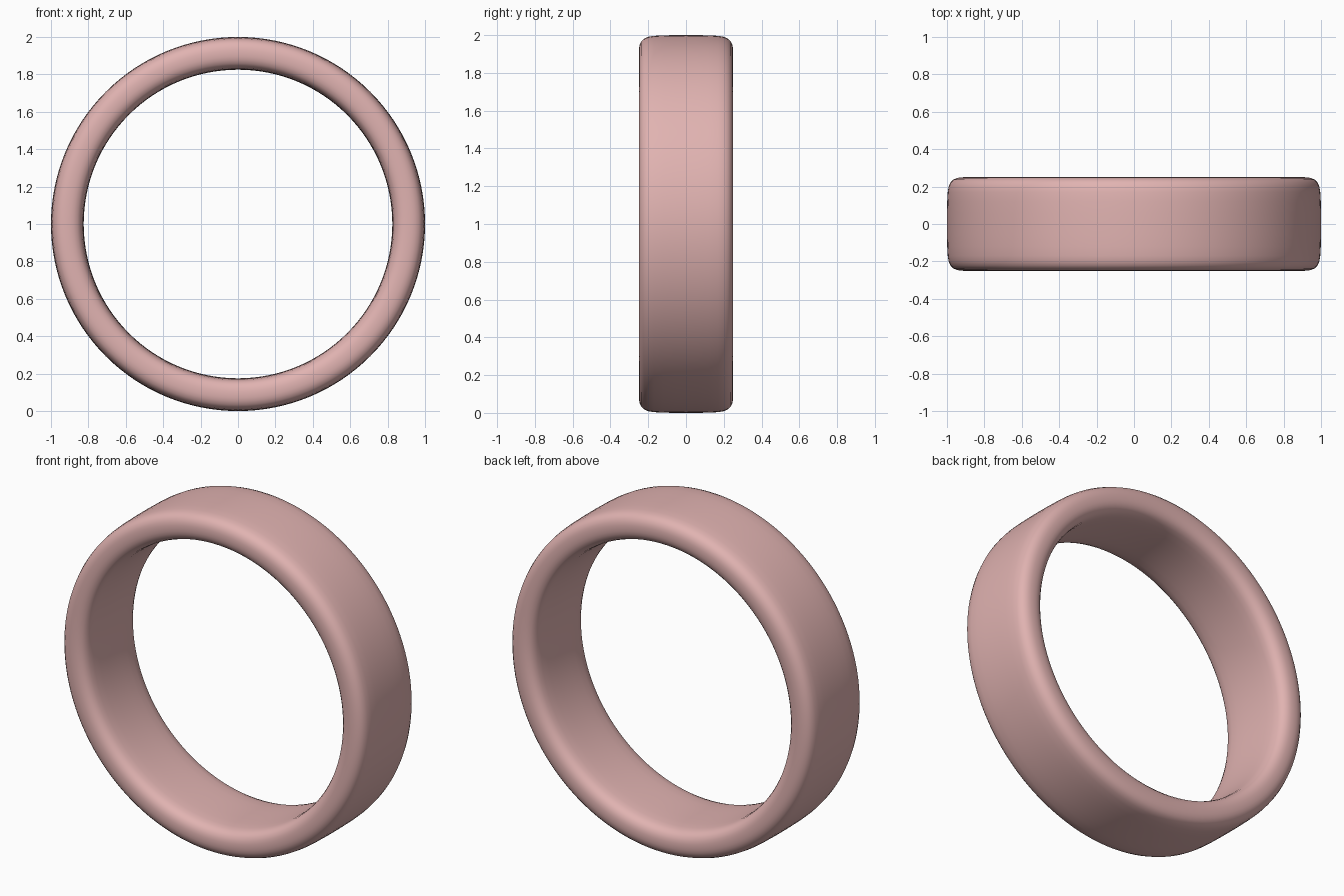
import bpy, bmesh, math

if "Cube" in bpy.data.objects:
    bpy.data.objects.remove(bpy.data.objects["Cube"])

MID_R = 0.9125     # radius of the middle of the band
SEGS = 128

# quarter of the band's cross-section: (distance along y, offset from MID_R)
quarter = [(0.0, 0.0875), (0.06, 0.0873), (0.12, 0.0862), (0.17, 0.0835),
           (0.20, 0.0785), (0.222, 0.069), (0.237, 0.054), (0.246, 0.034),
           (0.249, 0.017), (0.25, 0.0)]
half = quarter + [(y, -d) for y, d in reversed(quarter[:-1])]
profile = half + [(-y, d) for y, d in reversed(half[1:-1])]

# revolve the cross-section around the y axis
bm = bmesh.new()
rings = []
for i in range(SEGS):
    a = 2 * math.pi * i / SEGS
    rings.append([bm.verts.new(((MID_R + d) * math.cos(a), y,
                                1.0 + (MID_R + d) * math.sin(a)))
                  for y, d in profile])
n = len(profile)
for i in range(SEGS):
    r0, r1 = rings[i], rings[(i + 1) % SEGS]
    for j in range(n):
        k = (j + 1) % n
        bm.faces.new((r0[j], r0[k], r1[k], r1[j]))
bmesh.ops.recalc_face_normals(bm, faces=bm.faces)
for f in bm.faces:
    f.smooth = True

mesh = bpy.data.meshes.new("ring_band")
bm.to_mesh(mesh)
bm.free()
band = bpy.data.objects.new("ring_band", mesh)
bpy.context.collection.objects.link(band)

# dusty pink material
mat = bpy.data.materials.new("dusty_pink")
mat.diffuse_color = (0.75, 0.45, 0.44, 1.0)
mat.use_nodes = True
mat.node_tree.nodes["Principled BSDF"].inputs["Base Color"].default_value = mat.diffuse_color
mesh.materials.append(mat)
